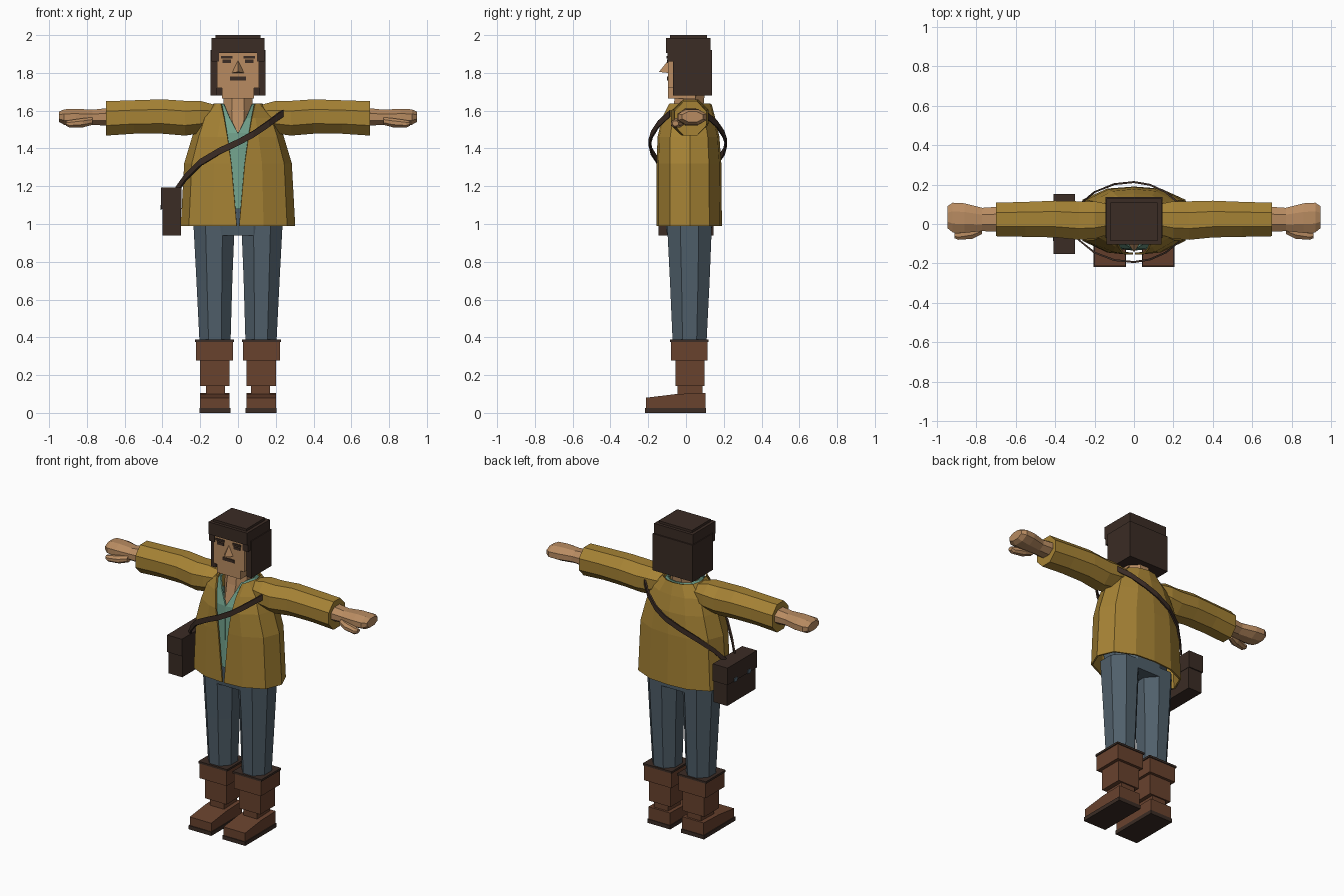
import bpy, bmesh, math
from mathutils import Vector

cube = bpy.data.objects.get("Cube")
if cube:
    bpy.data.objects.remove(cube)


def material(name, r, g, b):
    m = bpy.data.materials.new(name)
    m.use_nodes = True
    m.diffuse_color = (r, g, b, 1)
    bsdf = m.node_tree.nodes["Principled BSDF"]
    bsdf.inputs["Base Color"].default_value = (r, g, b, 1)
    bsdf.inputs["Roughness"].default_value = 0.9
    return m


SKIN = material("skin", .48, .26, .12)
OCHRE = material("ochre_cloth", .38, .225, .035)
TEAL = material("teal_cloth", .17, .37, .27)
DENIM = material("denim", .08, .115, .145)
LEATHER = material("brown_leather", .14, .054, .027)
DARK = material("dark_brown", .043, .025, .018)
STEEL = material("steel", .09, .14, .18)


def finish(name, bm, mat):
    bmesh.ops.recalc_face_normals(bm, faces=bm.faces)
    mesh = bpy.data.meshes.new(name)
    bm.to_mesh(mesh)
    bm.free()
    mesh.materials.append(mat)
    ob = bpy.data.objects.new(name, mesh)
    bpy.context.collection.objects.link(ob)
    return ob


def loft(name, rings, mat, closed=True):
    """Skin a row of cross-sections; closed sections get end caps."""
    bm = bmesh.new()
    rows = [[bm.verts.new(p) for p in ring] for ring in rings]
    n = len(rows[0])
    for a, b in zip(rows, rows[1:]):
        for i in range(n if closed else n - 1):
            j = (i + 1) % n
            bm.faces.new((a[i], a[j], b[j], b[i]))
    if closed:
        bm.faces.new(rows[0])
        bm.faces.new(rows[-1])
    return finish(name, bm, mat)


def box(name, x, y, z, mat):
    ring = lambda h: [(x[0], y[0], h), (x[1], y[0], h), (x[1], y[1], h), (x[0], y[1], h)]
    return loft(name, [ring(z[0]), ring(z[1])], mat)


def octagon(u0, u1, v0, v1):
    """Flat-sided octagon filling the given rectangle."""
    k = 1 / math.cos(math.pi / 8)
    for i in range(8):
        a = (i + .5) * math.pi / 4
        yield ((u0 + u1) / 2 + k * math.cos(a) * (u1 - u0) / 2,
               (v0 + v1) / 2 + k * math.sin(a) * (v1 - v0) / 2)


def column(name, rows, mat, side=1):
    """Upright octagonal loft; rows are z, x range, y range."""
    return loft(name, [[(side * u, v, z) for u, v in octagon(*r)] for z, *r in rows], mat)


def limb(name, rows, mat, side):
    """Sideways octagonal loft; rows are x, y range, z range."""
    return loft(name, [[(side * x, u, v) for u, v in octagon(*r)] for x, *r in rows], mat)


def open_garment(name, rows, mat):
    """Cloth shell split at the front; rows are z, half width, front, back, half gap."""
    rings = []
    for z, w, f, b, gap in rows:
        half = [(gap, f), (max(.45 * w, gap + .01), f + .01), (.86 * w, f * .55), (w, .02),
                (.86 * w, b * .65), (.45 * w, b - .01), (0, b)]
        pts = half + [(-x, y) for x, y in reversed(half[:-1])]
        rings.append([(x, y, z) for x, y in pts])
    ob = loft(name, rings, mat, closed=False)
    mod = ob.modifiers.new("thickness", "SOLIDIFY")
    mod.thickness = .01
    mod.offset = 0
    return ob


# Torso clothing
open_garment("jacket", [(.99, .298, -.15, .185, .006), (1.32, .28, -.15, .182, .035),
                        (1.46, .238, -.146, .172, .055), (1.56, .2, -.122, .15, .072),
                        (1.635, .125, -.085, .13, .088)], OCHRE)
open_garment("shirt", [(1.08, .2, -.13, .14, 0), (1.48, .19, -.125, .135, 0),
                       (1.56, .16, -.1, .12, .042), (1.635, .098, -.07, .11, .074)], TEAL)
column("neck", [(1.44, -.06, .06, -.11, .08), (1.6, -.08, .08, -.07, .09),
                (1.7, -.075, .075, -.055, .1)], SKIN)
column("hips", [(.94, -.2, .2, -.1, .135), (1.09, -.2, .2, -.12, .14)], DENIM)

# Head and hair
box("face", (-.112, .112), (-.095, .05), (1.72, 1.93), SKIN)
box("jaw", (-.085, .085), (-.095, .05), (1.665, 1.72), SKIN)
box("hair_back", (-.145, .145), (-.02, .138), (1.68, 1.92), DARK)
box("hair_fringe", (-.14, .14), (-.105, .13), (1.905, 1.985), DARK)
box("hair_crown", (-.12, .12), (-.085, .11), (1.985, 2.0), DARK)
box("mouth", (-.042, .042), (-.1, -.094), (1.76, 1.78), DARK)
bm = bmesh.new()
nose = [bm.verts.new(p) for p in [(-.032, -.095, 1.8), (.032, -.095, 1.8),
                                  (0, -.143, 1.805), (0, -.095, 1.865)]]
for i in range(4):
    bm.faces.new([v for v in nose if v is not nose[i]])
finish("nose", bm, SKIN)

for side, label in ((1, "left"), (-1, "right")):
    def part(name, x, y, z, mat):
        box(label + "_" + name, (side * x[0], side * x[1]), y, z, mat)

    # Face details and side hair
    part("hair_panel", (.112, .145), (-.07, .138), (1.68, 1.92), DARK)
    part("sideburn", (.1, .14), (-.098, -.06), (1.86, 1.92), DARK)
    part("brow", (.03, .09), (-.102, -.094), (1.877, 1.89), DARK)
    part("eye", (.036, .083), (-.1, -.094), (1.852, 1.87), DARK)

    # Sleeves, hands and thumbs
    limb(label + "_sleeve", [(.12, -.05, .1, 1.52, 1.63), (.2, -.075, .115, 1.48, 1.652),
                             (.28, -.08, .115, 1.468, 1.652), (.4, -.068, .118, 1.478, 1.66),
                             (.55, -.065, .112, 1.478, 1.655), (.7, -.062, .108, 1.468, 1.65)],
         OCHRE, side)
    limb(label + "_hand", [(.68, -.04, .088, 1.52, 1.615), (.77, -.036, .082, 1.525, 1.605),
                           (.86, -.045, .105, 1.522, 1.61), (.92, -.042, .108, 1.525, 1.607),
                           (.947, -.02, .09, 1.54, 1.595)], SKIN, side)
    limb(label + "_thumb", [(.77, -.05, 0, 1.525, 1.565), (.82, -.075, -.01, 1.512, 1.56),
                            (.89, -.08, -.035, 1.51, 1.55), (.91, -.072, -.04, 1.52, 1.545)],
         SKIN, side)

    # Trouser legs
    column(label + "_trouser_leg", [(.36, .04, .203, -.07, .108), (.7, .03, .22, -.085, .125),
                                    (1.0, .018, .236, -.1, .137)], DENIM, side)

    # Boots
    part("boot_trim", (.02, .228), (-.085, .12), (.375, .388), DARK)
    part("boot_cuff", (.026, .222), (-.08, .115), (.277, .375), LEATHER)
    part("boot_shaft", (.044, .2), (-.055, .097), (.142, .277), LEATHER)
    part("boot_ankle", (.07, .17), (-.045, .088), (.09, .142), LEATHER)
    part("boot_sole", (.04, .205), (-.218, .107), (0, .025), DARK)
    foot = [(-.213, .025), (.103, .025), (.103, .105), (-.05, .1), (-.213, .08)]
    loft(label + "_boot_foot", [[(side * x, y, z) for y, z in foot] for x in (.044, .2)], LEATHER)

# Satchel
box("satchel_body", (-.4, -.302), (-.145, .145), (.94, 1.18), DARK)
box("satchel_flap", (-.407, -.3), (-.152, .152), (1.08, 1.192), DARK)
for y in (-.07, .07):
    box("satchel_clasp", (-.411, -.405), (y - .015, y + .015), (1.075, 1.1), STEEL)

# Shoulder strap, front run and back run
front = [(.235, -.085, 1.585), (.16, -.145, 1.53), (.08, -.18, 1.475), (0, -.193, 1.432),
         (-.1, -.183, 1.385), (-.2, -.145, 1.325), (-.275, -.085, 1.25), (-.325, -.04, 1.18)]
back = [(x, -y * 1.05 + .01, z) for x, y, z in front]
for label, path in (("front", front), ("back", back)):
    rings = []
    for p in map(Vector, path):
        out = Vector((p.x, p.y, 0)).normalized() * .005
        up = Vector((0, 0, .018))
        rings.append([p + out + up, p + out - up, p - out - up, p - out + up])
    loft(label + "_strap", rings, DARK)
